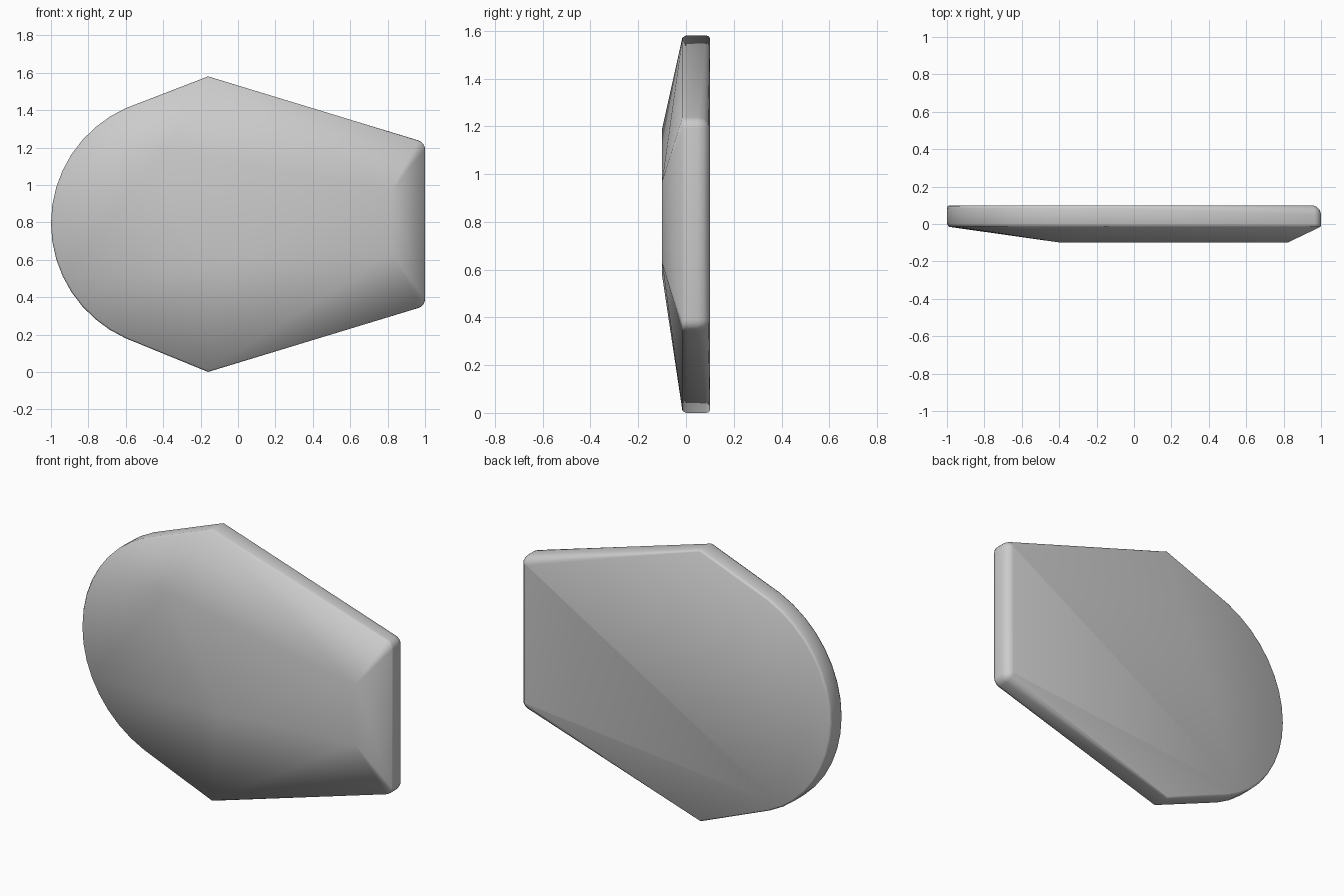
import bpy, bmesh, math

if "Cube" in bpy.data.objects:
    bpy.data.objects.remove(bpy.data.objects["Cube"])

MID_Z = 0.79

# Outline in x/z: rounded left end plus top and bottom peaks
outline = [(-0.16, 1.58), (-0.16, 0.0)]
for i in range(17):
    a = math.radians(-66 + 132 * i / 16)
    outline.append((-0.327 - 0.673 * math.cos(a), 0.795 + 0.615 / math.sin(math.radians(66)) * math.sin(a)))

points = []

# Rim rings (depth, inset) with a small edge bevel
for y, inset in [(-0.015, 0.01), (0.0, 0.0), (0.085, 0.0), (0.095, 0.004), (0.1, 0.013)]:
    for x, z in outline:
        points.append((x * (1 - inset), y, MID_Z + (z - MID_Z) * (1 - inset)))

# Rounded right-hand corners, mirrored top and bottom
for y, r in [(-0.015, 0.048), (0.0, 0.05), (0.05, 0.05), (0.075, 0.0433),
             (0.0933, 0.025), (0.1, 0.004)]:
    for i in range(5):
        a = math.radians(73 * i / 4)
        for s in (1, -1):
            points.append((0.95 + r * math.cos(a), y, MID_Z + s * (0.4 + r * math.sin(a))))

# Raised front plateau
for x, z in [(-0.39, 1.19), (0.82, 0.97), (0.82, 0.63), (-0.05, 0.575)]:
    points.append((x, -0.1, z))

# Wrap everything into one convex slab
bm = bmesh.new()
verts = [bm.verts.new(p) for p in points]
hull = bmesh.ops.convex_hull(bm, input=verts)
loose = {g for g in hull["geom_interior"] + hull["geom_unused"] if isinstance(g, bmesh.types.BMVert)}
bmesh.ops.delete(bm, geom=list(loose), context='VERTS')
bmesh.ops.recalc_face_normals(bm, faces=bm.faces[:])
for f in bm.faces:
    f.smooth = True
mesh = bpy.data.meshes.new("faceted_slab")
bm.to_mesh(mesh)
bm.free()

grey = bpy.data.materials.new("plain grey")
grey.diffuse_color = (0.6, 0.6, 0.6, 1)
grey.use_nodes = True
grey.node_tree.nodes["Principled BSDF"].inputs["Base Color"].default_value = grey.diffuse_color
mesh.materials.append(grey)
slab = bpy.data.objects.new("faceted_slab", mesh)
bpy.context.collection.objects.link(slab)
